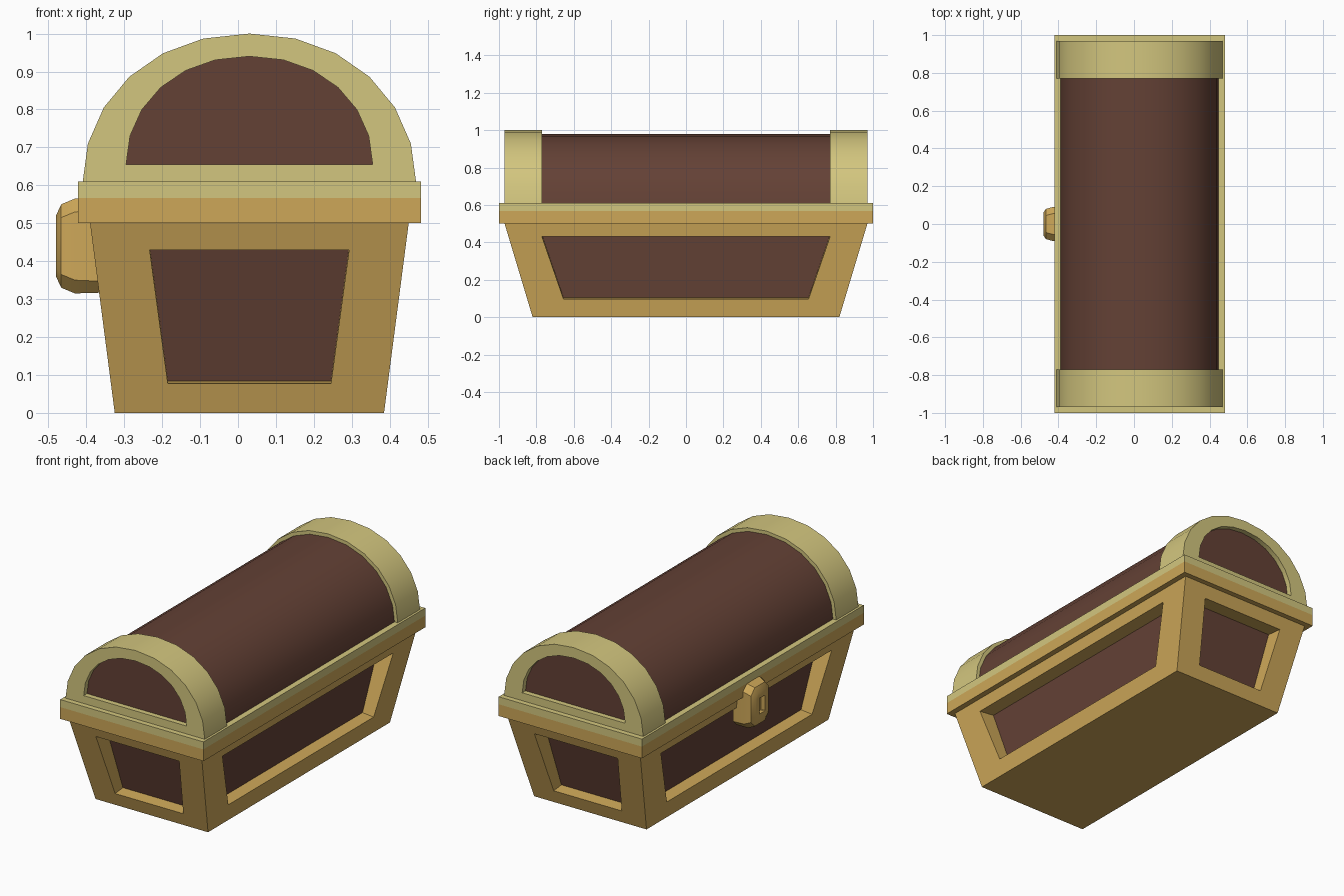
import bpy, math

old = bpy.data.objects.get("Cube")
if old:
    bpy.data.objects.remove(old, do_unlink=True)

CX = 0.03  # middle of the chest; the latch sticks out on one side


def material(name, rgb):
    m = bpy.data.materials.new(name)
    m.use_nodes = True
    m.diffuse_color = (*rgb, 1)
    m.node_tree.nodes["Principled BSDF"].inputs["Base Color"].default_value = (*rgb, 1)
    return m


gold = material("gold", (0.61, 0.386, 0.098))
pale = material("pale gold", (0.65, 0.565, 0.21))
brown = material("brown wood", (0.127, 0.053, 0.036))


def make(name, verts, faces, mats, indices=None, smooth=False):
    mesh = bpy.data.meshes.new(name)
    mesh.from_pydata(verts, [], faces)
    for m in mats:
        mesh.materials.append(m)
    for poly, i in zip(mesh.polygons, indices or [0] * len(faces)):
        poly.material_index = i
    ob = bpy.data.objects.new(name, mesh)
    bpy.context.collection.objects.link(ob)
    bpy.ops.object.select_all(action="DESELECT")
    ob.select_set(True)
    bpy.context.view_layer.objects.active = ob
    # consistent outward normals
    bpy.ops.object.mode_set(mode="EDIT")
    bpy.ops.mesh.select_all(action="SELECT")
    bpy.ops.mesh.normals_make_consistent(inside=False)
    bpy.ops.object.mode_set(mode="OBJECT")
    if smooth:
        bpy.ops.object.shade_smooth_by_angle(angle=math.radians(30))
    return ob


def loft(name, rings, mats, last_mat=0, smooth=False):
    """Skin equal-length closed rings and cap both ends."""
    n = len(rings[0])
    verts = [p for r in rings for p in r]
    faces = [(k * n + i, k * n + (i + 1) % n, (k + 1) * n + (i + 1) % n, (k + 1) * n + i)
             for k in range(len(rings) - 1) for i in range(n)]
    faces += [tuple(range(n)), tuple(range(len(verts) - n, len(verts)))]
    return make(name, verts, faces, mats, [0] * (len(faces) - 1) + [last_mat], smooth)


def rect(hx, hy, z):
    return [(CX + sx * hx, sy * hy, z) for sx, sy in ((-1, -1), (1, -1), (1, 1), (-1, 1))]


def arch(half_width, base, top, y):
    """Half-oval cross-section, slightly squared, at a given y."""
    pts = []
    for i in range(13):
        a = math.pi * i / 12
        c, s = math.cos(a), max(math.sin(a), 0)
        x = math.copysign(abs(c) ** 0.95, c) * half_width
        pts.append((CX + x, y, base + (top - base) * s ** 0.98))
    return pts


# Tapered base with a sunken wooden panel on every side
BOTTOM, TOP, HEIGHT = (0.355, 0.82), (0.42, 0.97), 0.5


def reach(axis, z):
    return BOTTOM[axis] + (TOP[axis] - BOTTOM[axis]) * z / HEIGHT


verts, faces, indices = [], [], []


def base_side(axis, sign, low, high, z_low, z_high):
    def point(along, z, depth=0):
        out = sign * (reach(axis, z) - depth)
        x, y = (out, along) if axis == 0 else (along, out)
        return (CX + x, y, z + depth * 0.1)

    start, other = len(verts), 1 - axis
    for z, w in ((0, BOTTOM[other]), (HEIGHT, TOP[other])):
        verts.extend(point(s * w, z) for s in (-1, 1))
    for depths in ((0, 0), (0.07, 0.095)):
        for z, w, d in ((z_low, low, depths[0]), (z_high, high, depths[1])):
            verts.extend(point(s * w, z, d) for s in (-1, 1))
    order = (0, 1, 3, 2)
    for ring in (0, 4):
        for i in range(4):
            a, b = start + ring + order[i], start + ring + order[(i + 1) % 4]
            faces.append((a, b, b + 4, a + 4))
            indices.append(0)
    faces.append(tuple(start + 8 + i for i in order))
    indices.append(1)


for sign in (-1, 1):
    base_side(1, sign, 0.215, 0.263, 0.077, 0.43)
    base_side(0, sign, 0.655, 0.77, 0.097, 0.43)
for z, (hx, hy) in ((0, BOTTOM), (HEIGHT, TOP)):
    faces.append(tuple(range(len(verts), len(verts) + 4)))
    verts += rect(hx, hy, z)
    indices.append(0)
base = make("chest_base", verts, faces, [gold, brown], indices)
bpy.ops.object.mode_set(mode="EDIT")
bpy.ops.mesh.select_all(action="SELECT")
bpy.ops.mesh.remove_doubles(threshold=0.0005)
bpy.ops.mesh.normals_make_consistent(inside=False)
bpy.ops.object.mode_set(mode="OBJECT")

# Two-tone rim
loft("base_rim", [rect(0.452, 1, 0.5), rect(0.452, 1, 0.567)], [gold])
loft("lid_rim", [rect(0.452, 1, 0.567), rect(0.452, 1, 0.61)], [pale])

# Wooden barrel lid
loft("lid_barrel", [arch(0.42, 0.6, 0.98, y) for y in (-0.8, 0.8)], [brown], smooth=True)

# End bands with a sunken half-round panel
for name, s in (("front", -1), ("back", 1)):
    loft(name + "_lid_band",
         [arch(0.44, 0.605, 1, s * 0.77), arch(0.44, 0.605, 1, s * 0.97),
          arch(0.325, 0.655, 0.94, s * 0.97), arch(0.325, 0.655, 0.94, s * 0.94)],
         [pale, brown], 1, smooth=True)


# Rounded latch with a sunken keyhole plate
def latch_ring(x, hy, hz, cut):
    corners = [(hy, hz - cut), (hy - cut, hz), (cut - hy, hz), (-hy, hz - cut),
               (-hy, cut - hz), (cut - hy, -hz), (hy - cut, -hz), (hy, cut - hz)]
    return [(x, y, 0.44 + z) for y, z in corners]


loft("latch",
     [latch_ring(-0.36, 0.09, 0.123, 0.03), latch_ring(-0.43, 0.09, 0.125, 0.035),
      latch_ring(-0.466, 0.08, 0.11, 0.035), latch_ring(-0.48, 0.06, 0.08, 0.025),
      latch_ring(-0.48, 0.025, 0.045, 0.003), latch_ring(-0.455, 0.025, 0.045, 0.003)],
     [gold], smooth=True)
